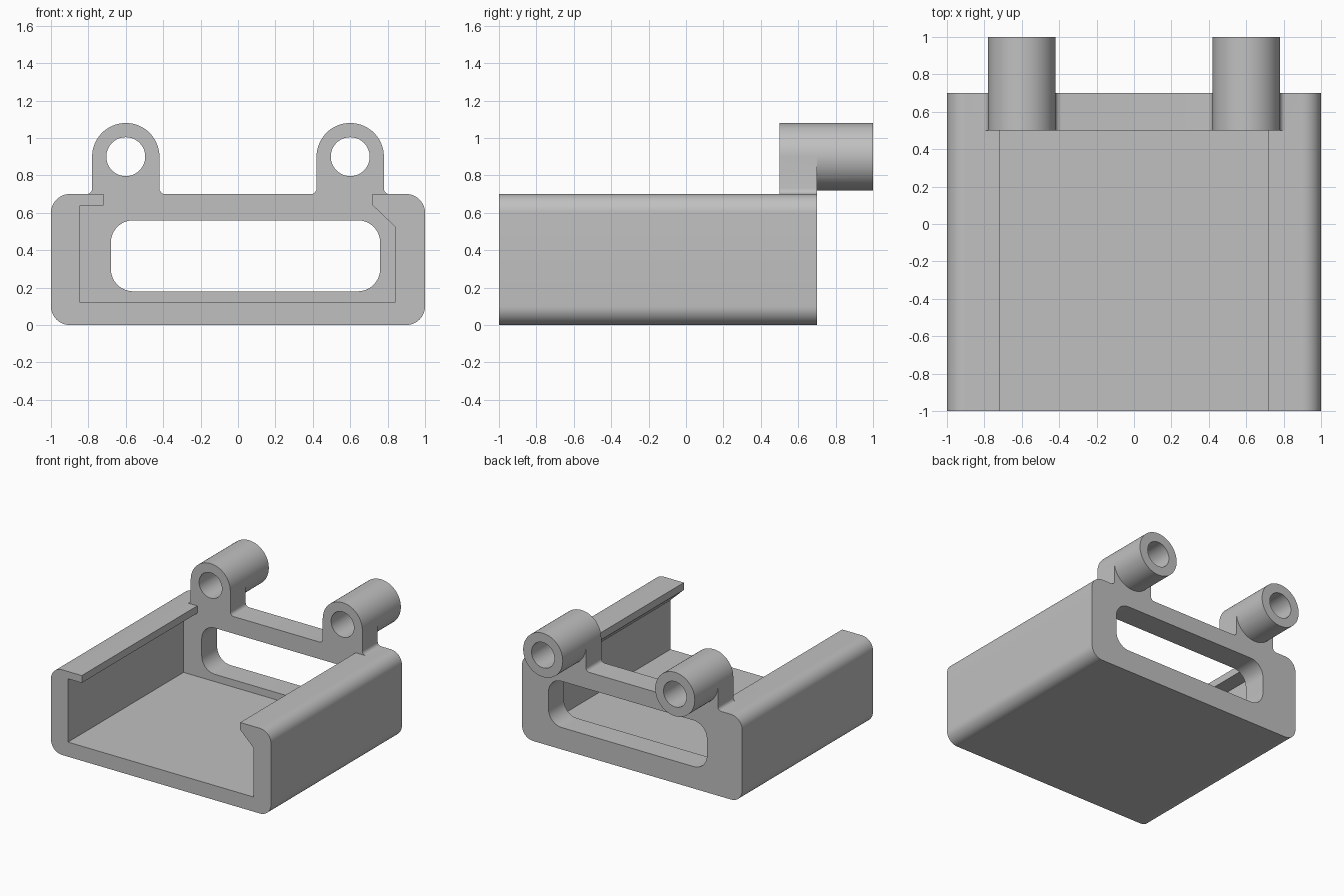
import bpy, bmesh, math

if "Cube" in bpy.data.objects:
    bpy.data.objects.remove(bpy.data.objects["Cube"])

grey = bpy.data.materials.new("grey_plastic")
grey.diffuse_color = (0.53, 0.53, 0.53, 1)
grey.use_nodes = True
grey.node_tree.nodes["Principled BSDF"].inputs["Base Color"].default_value = grey.diffuse_color


def arc(cx, cz, r, a0, a1, n):
    """Points on an arc in the x-z plane, angles in degrees."""
    return [(cx + r * math.cos(math.radians(a0 + (a1 - a0) * i / n)),
             cz + r * math.sin(math.radians(a0 + (a1 - a0) * i / n)))
            for i in range(n + 1)]


def circle(cx, cz, r, n=64):
    return arc(cx, cz, r, 0, 360, n)[:-1]


def rounded_rect(x0, x1, z0, z1, r, n=12):
    return (arc(x0 + r, z0 + r, r, 180, 270, n) + arc(x1 - r, z0 + r, r, 270, 360, n)
            + arc(x1 - r, z1 - r, r, 0, 90, n) + arc(x0 + r, z1 - r, r, 90, 180, n))


def extrude(name, loops, y0, y1):
    """Solid from an outline and optional holes, extruded along y."""
    bm = bmesh.new()
    edges = []
    for loop in loops:
        vs = [bm.verts.new((x, y0, z)) for x, z in loop]
        edges += [bm.edges.new((vs[i - 1], vs[i])) for i in range(len(vs))]
    bmesh.ops.triangle_fill(bm, edges=edges, use_beauty=True, use_dissolve=False)
    ext = bmesh.ops.extrude_face_region(bm, geom=bm.faces[:])
    moved = [v for v in ext["geom"] if isinstance(v, bmesh.types.BMVert)]
    bmesh.ops.translate(bm, verts=moved, vec=(0, y1 - y0, 0))
    bmesh.ops.recalc_face_normals(bm, faces=bm.faces[:])
    me = bpy.data.meshes.new(name)
    bm.to_mesh(me)
    bm.free()
    ob = bpy.data.objects.new(name, me)
    bpy.context.collection.objects.link(ob)
    me.materials.append(grey)
    return ob


LUG_X, LUG_Z, LUG_R, HOLE_R, FILLET = 0.6, 0.9, 0.18, 0.104, 0.03
TOP, CORNER = 0.7, 0.1


def lug(cx):
    """Lug outline from right to left, with a small fillet at each foot."""
    f = FILLET
    return (arc(cx + LUG_R + f, TOP + f, f, 270, 180, 5)
            + arc(cx, LUG_Z, LUG_R, 0, 180, 32)
            + arc(cx - LUG_R - f, TOP + f, f, 0, -90, 5))


# Back wall with two lugs, a rounded window and two pin holes
wall = (arc(-0.9, CORNER, CORNER, 180, 270, 12) + arc(0.9, CORNER, CORNER, 270, 360, 12)
        + arc(0.9, 0.6, CORNER, 0, 90, 12) + lug(LUG_X) + lug(-LUG_X)
        + arc(-0.9, 0.6, CORNER, 90, 180, 12))
body = extrude("holder_body",
               [wall, rounded_rect(-0.68, 0.76, 0.18, 0.56, 0.12),
                circle(LUG_X, LUG_Z, HOLE_R), circle(-LUG_X, LUG_Z, HOLE_R)], 0.5, 0.7)

# Open tray: square lip on the left, sloped lip on the right
tray = (arc(-0.9, CORNER, CORNER, 180, 270, 12) + arc(0.9, CORNER, CORNER, 270, 360, 12)
        + arc(0.9, 0.6, CORNER, 0, 90, 12)
        + [(0.72, 0.7), (0.72, 0.64), (0.84, 0.525), (0.84, 0.12), (-0.845, 0.12),
           (-0.845, 0.64), (-0.72, 0.64), (-0.72, 0.7)]
        + arc(-0.9, 0.6, CORNER, 90, 180, 12))
parts = [extrude("tray", [tray], -1.0, 0.5)]

# Hinge barrels behind the lugs
for side in (-1, 1):
    cx = side * LUG_X
    parts.append(extrude("hinge_barrel", [circle(cx, LUG_Z, LUG_R),
                                          circle(cx, LUG_Z, HOLE_R)], 0.7, 1.0))

# Fuse everything into one solid
bpy.context.view_layer.objects.active = body
for p in parts:
    mod = body.modifiers.new("fuse", 'BOOLEAN')
    mod.operation, mod.solver, mod.object = 'UNION', 'EXACT', p
    bpy.ops.object.modifier_apply(modifier=mod.name)
    bpy.data.objects.remove(p)

body.select_set(True)
bpy.ops.object.shade_smooth_by_angle(angle=math.radians(30))
